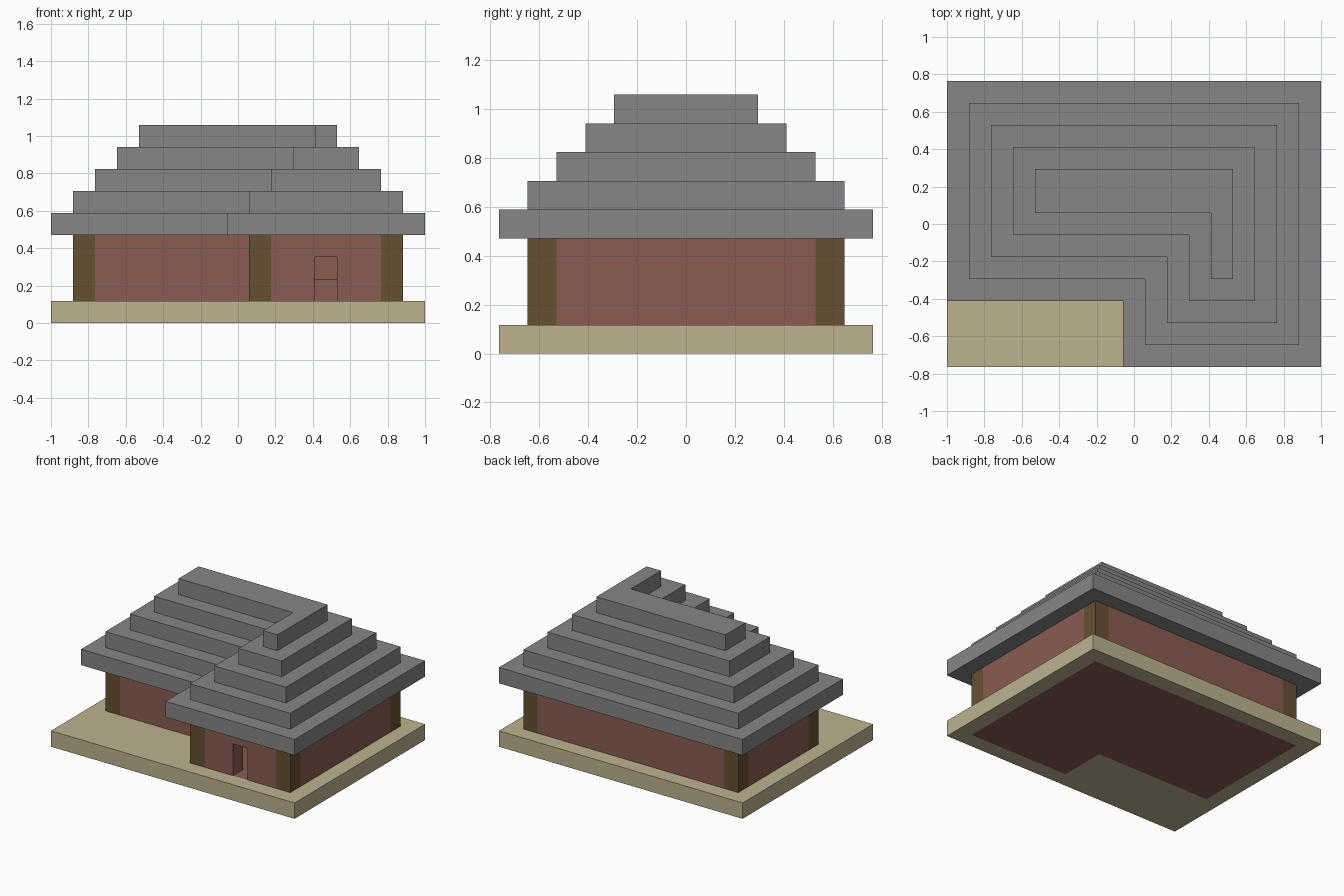
import bpy
import bmesh

U = 2 / 17  # one building block

cube = bpy.data.objects.get("Cube")
if cube:
    bpy.data.objects.remove(cube, do_unlink=True)


def material(name, r, g, b):
    m = bpy.data.materials.new(name)
    m.use_nodes = True
    m.diffuse_color = (r, g, b, 1)
    m.node_tree.nodes["Principled BSDF"].inputs["Base Color"].default_value = (r, g, b, 1)
    return m


SAND = material("sandstone", 0.51, 0.45, 0.28)
BRICK = material("red brick", 0.25, 0.107, 0.084)
WOOD = material("brown timber", 0.136, 0.08, 0.033)
STONE = material("grey stone", 0.238, 0.238, 0.238)


def prism(name, outline, z0, z1, mat):
    """Extrude a plan outline, measured in blocks, from z0 to z1."""
    bm = bmesh.new()
    base = bm.faces.new([bm.verts.new((x * U, y * U, z0 * U)) for x, y in outline])
    top = bmesh.ops.extrude_face_region(bm, geom=[base])["geom"]
    verts = [v for v in top if isinstance(v, bmesh.types.BMVert)]
    bmesh.ops.translate(bm, verts=verts, vec=(0, 0, (z1 - z0) * U))
    bmesh.ops.recalc_face_normals(bm, faces=bm.faces)
    mesh = bpy.data.meshes.new(name)
    bm.to_mesh(mesh)
    bm.free()
    mesh.materials.append(mat)
    obj = bpy.data.objects.new(name, mesh)
    bpy.context.collection.objects.link(obj)
    return obj


def box(name, x0, x1, y0, y1, z0, z1, mat):
    return prism(name, [(x0, y0), (x1, y0), (x1, y1), (x0, y1)], z0, z1, mat)


def plan(inset):
    """L-shaped plan, drawn in by a number of blocks."""
    x, y = 8.5 - inset, 6.5 - inset
    nx, ny = inset - 0.5, inset - 3.5
    return [(nx, -y), (x, -y), (x, y), (-x, y), (-x, ny), (nx, ny)]


# Paved slab with the brick floor let into it
slab = box("base_slab", -8.5, 8.5, -6.5, 6.5, 0, 1, SAND)
cutter = prism("floor_cutter", plan(1), -1, 2, SAND)
cutter.hide_render = True
cut = slab.modifiers.new("floor_opening", "BOOLEAN")
cut.operation = "DIFFERENCE"
cut.solver = "EXACT"
cut.object = cutter
bpy.context.view_layer.objects.active = slab
bpy.ops.object.modifier_apply(modifier=cut.name)
bpy.data.objects.remove(cutter, do_unlink=True)
prism("brick_floor", plan(1), 0, 1, BRICK)

# Timber posts at the outer corners
for i, (x, y) in enumerate([(-7, 5), (7, 5), (7, -5), (1, -5), (-7, -2)]):
    box(f"corner_post_{i + 1}", x - 0.5, x + 0.5, y - 0.5, y + 0.5, 1, 4, WOOD)

# Brick walls, one block thick
for name, x0, x1, y0, y1 in [
    ("back_wall", -6.5, 6.5, 4.5, 5.5),
    ("left_wall", 6.5, 7.5, -4.5, 4.5),
    ("right_wall", -7.5, -6.5, -1.5, 4.5),
    ("recessed_front_wall", -6.5, 0.5, -2.5, -1.5),
    ("wing_side_wall", 0.5, 1.5, -4.5, -1.5),
]:
    box(name, x0, x1, y0, y1, 1, 4, BRICK)

# Wing front with its doorway, as one face outline turned upright
front = prism("wing_front_wall", [(1.5, 1), (3.5, 1), (3.5, 3), (4.5, 3),
                                  (4.5, 1), (6.5, 1), (6.5, 4), (1.5, 4)], 0, 1, BRICK)
for v in front.data.vertices:
    x, y, z = v.co
    v.co = (x, -4.5 * U - z, y)

# Low ledge along the inside of the back wall
box("inner_ledge", -6.5, 6.5, 3.5, 4.5, 1, 2, BRICK)

# Stepped roof
for step in range(5):
    prism(f"roof_step_{step + 1}", plan(step), 4 + step, 5 + step, STONE)
